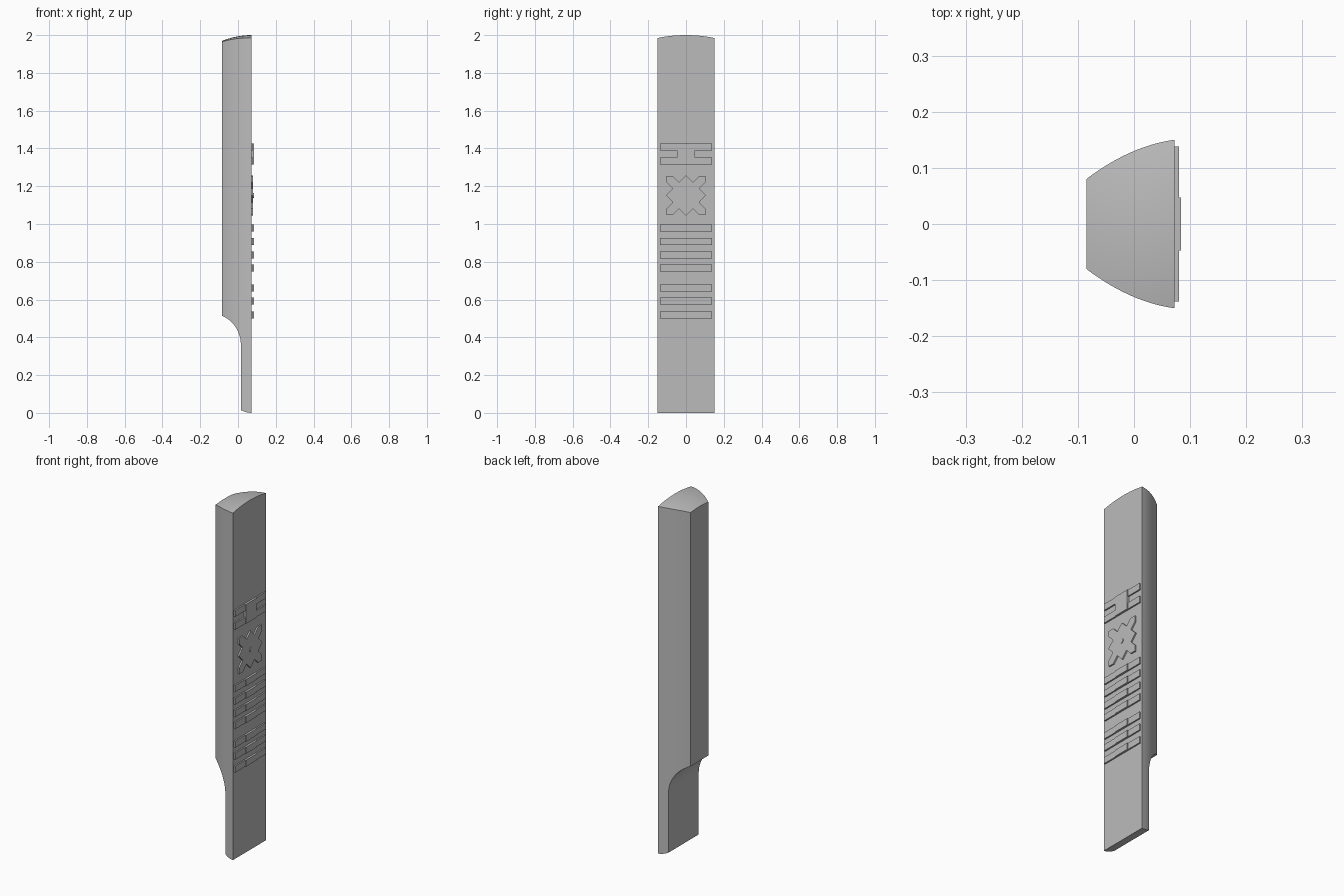
import bpy, bmesh, math
from mathutils import Vector

old = bpy.data.objects.get("Cube")
if old:
    bpy.data.objects.remove(old, do_unlink=True)

# Single grey material
GREY = (0.5, 0.5, 0.5, 1)
mat = bpy.data.materials.new("plain grey")
mat.use_nodes = True
mat.diffuse_color = GREY
mat.node_tree.nodes["Principled BSDF"].inputs["Base Color"].default_value = GREY

BACK, FACE = -0.085, 0.072      # x of the narrow side and of the flat carved side


def finish(bm, name):
    bmesh.ops.recalc_face_normals(bm, faces=bm.faces)
    mesh = bpy.data.meshes.new(name)
    bm.to_mesh(mesh)
    bm.free()
    obj = bpy.data.objects.new(name, mesh)
    bpy.context.collection.objects.link(obj)
    mesh.materials.append(mat)
    return obj


def prism(bm, points, direction):
    """Extrude a closed outline along a direction."""
    face = bm.faces.new([bm.verts.new(p) for p in points])
    out = bmesh.ops.extrude_face_region(bm, geom=[face])
    moved = [v for v in out["geom"] if isinstance(v, bmesh.types.BMVert)]
    bmesh.ops.translate(bm, verts=moved, vec=direction)


def plate(bm, y0, y1, z0, z1, top):
    prism(bm, [(FACE - 0.005, y, z) for y, z in ((y0, z0), (y1, z0), (y1, z1), (y0, z1))],
          Vector((top - FACE + 0.005, 0, 0)))


def select_only(obj):
    bpy.ops.object.select_all(action="DESELECT")
    obj.select_set(True)
    bpy.context.view_layer.objects.active = obj


# Tapered body: bulging sides, domed top, slightly rounded foot
def half_width(x):
    u = (x - BACK) / (FACE - BACK)
    return 0.08 + 0.07 * u * (1 + 0.7 * (1 - u))


NX, NY = 14, 16
bm = bmesh.new()
low, high = [], []
for i in range(NX + 1):
    x = BACK + (FACE - BACK) * i / NX
    ys = [half_width(x) * (2 * j / NY - 1) for j in range(NY + 1)]
    d = (x - FACE) ** 2
    low.append([bm.verts.new((x, y, 4.6 * d)) for y in ys])
    high.append([bm.verts.new((x, y, 2 - 0.67 * y * y - 1.25 * d)) for y in ys])
for i in range(NX):
    for grid in (low, high):
        for j in range(NY):
            bm.faces.new((grid[i][j], grid[i + 1][j], grid[i + 1][j + 1], grid[i][j + 1]))
    for j in (0, NY):
        bm.faces.new((low[i][j], low[i + 1][j], high[i + 1][j], high[i][j]))
for i in (0, NX):
    bm.faces.new(low[i] + high[i][::-1])
body = finish(bm, "body")

# Curved recess that thins the lower end
outline = [(-0.14, -0.1), (0.015, -0.1)]
for k in range(25):
    a = math.pi / 2 * k / 24
    outline.append((-0.14 + 0.155 * math.cos(a), 0.36 + 0.165 * math.sin(a)))
bm = bmesh.new()
prism(bm, [(x, -0.3, z) for x, z in outline], Vector((0, 0.6, 0)))
cutter = finish(bm, "recess_cutter")
cutter.hide_render = True
select_only(body)
cut = body.modifiers.new("recess", "BOOLEAN")
cut.operation = "DIFFERENCE"
cut.solver = "EXACT"
cut.object = cutter
bpy.ops.object.modifier_apply(modifier=cut.name)
bpy.data.objects.remove(cutter, do_unlink=True)
bpy.ops.object.shade_smooth_by_angle(angle=math.radians(25))

# Raised bars, each with a slightly thicker middle
SIDE, MID, HIGH, THICK = 0.138, 0.047, 0.08, 0.084
bm = bmesh.new()
for top in (0.997, 0.925, 0.854, 0.785, 0.679, 0.61, 0.536):
    for s in (-1, 1):
        plate(bm, s * MID, s * SIDE, top - 0.037, top, HIGH)
    plate(bm, -MID, MID, top - 0.037, top, THICK)
finish(bm, "relief_bars")

# Upper emblem: two bars joined by a middle block
bm = bmesh.new()
for top in (1.427, 1.353):
    for s in (-1, 1):
        plate(bm, s * MID, s * SIDE, top - 0.037, top, HIGH)
plate(bm, -MID, MID, 1.316, 1.427, THICK)
finish(bm, "upper_relief")

# Four-armed rosette: a diamond with a pointed arm on every edge
CENTRE, REACH, ARM = 1.151, 0.106, 0.024
base = REACH / math.sqrt(2)
tip = REACH * math.sqrt(2) - 0.005
quarter = [(base, -base), (base, -ARM), (tip - ARM, -ARM), (tip, 0), (tip - ARM, ARM), (base, ARM)]
points = []
for q in range(4):
    a = math.pi / 4 + q * math.pi / 2
    for r, t in quarter:
        points.append((FACE - 0.005, r * math.cos(a) - t * math.sin(a),
                       CENTRE + r * math.sin(a) + t * math.cos(a)))
bm = bmesh.new()
prism(bm, points, Vector((HIGH - FACE + 0.005, 0, 0)))
finish(bm, "rosette")

# Small round stud in the middle of the rosette
bm = bmesh.new()
ring = [(HIGH - 0.003, 0.013 * math.cos(k * math.pi / 8), CENTRE + 0.013 * math.sin(k * math.pi / 8))
        for k in range(16)]
prism(bm, ring, Vector((THICK - HIGH + 0.003, 0, 0)))
finish(bm, "rosette_stud")
